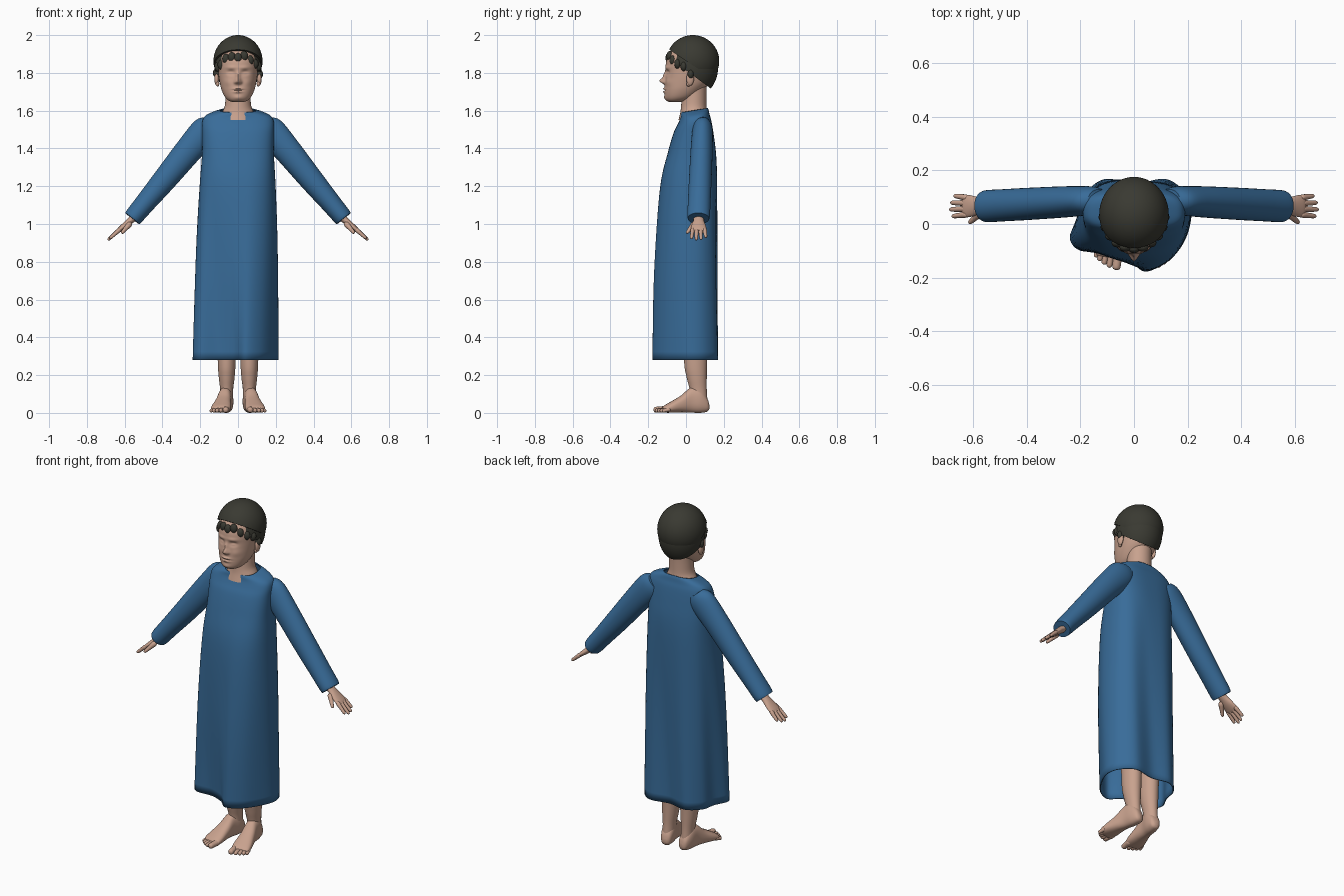
import bpy, bmesh, math
from mathutils import Vector, Matrix

cube = bpy.data.objects.get("Cube")
if cube:
    bpy.data.objects.remove(cube)


def material(name, rgb):
    m = bpy.data.materials.new(name)
    m.use_nodes = True
    m.diffuse_color = (*rgb, 1)
    bsdf = m.node_tree.nodes["Principled BSDF"]
    bsdf.inputs["Base Color"].default_value = (*rgb, 1)
    bsdf.inputs["Roughness"].default_value = 0.8
    return m


BLUE = material("blue cloth", (0.04, 0.15, 0.32))
SKIN = material("skin", (0.58, 0.36, 0.27))
DARK = material("dark hair and cap", (0.042, 0.042, 0.032))


def smooth(rows, steps, closed=False):
    """Catmull-Rom through rows of numbers."""
    n, out = len(rows), []
    pick = (lambda i: rows[i % n]) if closed else (lambda i: rows[max(0, min(n - 1, i))])
    for i in range(n if closed else n - 1):
        for s in range(steps):
            t = s / steps
            out.append([0.5 * (2 * b + (c - a) * t + (2 * a - 5 * b + 4 * c - d) * t * t
                               + (3 * b - a - 3 * c + d) * t ** 3)
                        for a, b, c, d in zip(pick(i - 1), pick(i), pick(i + 1), pick(i + 2))])
    return out if closed else out + [list(rows[-1])]


def finish(name, bm, mat, mirror):
    bmesh.ops.recalc_face_normals(bm, faces=bm.faces[:])
    me = bpy.data.meshes.new(name)
    bm.to_mesh(me)
    bm.free()
    me.materials.append(mat)
    me.shade_smooth()
    me.set_sharp_from_angle(angle=math.radians(50))
    ob = bpy.data.objects.new(name, me)
    bpy.context.scene.collection.objects.link(ob)
    if mirror:
        ob.modifiers.new("mirror", 'MIRROR').use_mirror_merge = False
    return ob


def frame(origin, direction, up=(0, 0, 1)):
    d = Vector(direction).normalized()
    a = Vector(up).cross(d).normalized()
    m = Matrix((a, d.cross(a), d)).transposed().to_4x4()
    m.translation = Vector(origin)
    return m


UPRIGHT = Matrix.Identity(4)


def loft(name, rows, mat, place=UPRIGHT, mirror=False, sides=32, steps=5, power=2.0,
         caps=True, move=None):
    """Rows are (distance along, half width, low side, high side)."""
    bm, rings = bmesh.new(), []
    for t, hw, lo, hi in smooth(rows, steps):
        ring = []
        for j in range(sides):
            ang = math.tau * j / sides
            c, s = (math.copysign(abs(f) ** (2 / power), f) for f in (math.cos(ang), math.sin(ang)))
            p = Vector((hw * c, (lo + hi) / 2 + (hi - lo) / 2 * s, t))
            if move:
                p = move(p, j)
            ring.append(bm.verts.new(place @ p))
        rings.append(ring)
    for r, q in zip(rings, rings[1:]):
        for j in range(sides):
            k = (j + 1) % sides
            bm.faces.new((r[j], r[k], q[k], q[j]))
    if caps:
        bm.faces.new(rings[0])
        bm.faces.new(rings[-1])
    return finish(name, bm, mat, mirror)


def digit(name, start, end, r0, r1):
    """Rounded, tapering finger or toe, mirrored to the other side."""
    start, end = Vector(start), Vector(end)
    n = (end - start).length
    rows = [(t * n, r, -r, r) for t, r in
            ((0, r0 * .5), (.15, r0), (.5, (r0 + r1) / 2), (.85, r1), (.96, r1 * .7), (1, r1 * .15))]
    return loft(name, rows, SKIN, frame(start, end - start), True, sides=12, steps=3)


def ball(name, centre, radii, mat, mirror=False, cut=None):
    bm = bmesh.new()
    bmesh.ops.create_uvsphere(bm, u_segments=48, v_segments=32, radius=1)
    bmesh.ops.transform(bm, verts=bm.verts[:],
                        matrix=Matrix.Translation(centre) @ Matrix.Diagonal((*radii, 1)))
    if cut:  # keep the part above a sloping plane
        bmesh.ops.bisect_plane(bm, geom=bm.verts[:] + bm.edges[:] + bm.faces[:],
                               plane_co=cut[0], plane_no=cut[1], clear_inner=True)
        bmesh.ops.holes_fill(bm, edges=[e for e in bm.edges if e.is_boundary])
    return finish(name, bm, mat, mirror)


# Robe: round at the chest, gathering into uneven folds at the hem
HEM = [(.215, .03), (.195, .11), (.12, .168), (0, .15), (-.11, .168), (-.185, .11), (-.205, .03),
       (-.24, -.05), (-.2, -.1), (-.1, -.1), (-.02, -.13), (.04, -.178), (.12, -.14), (.18, -.06)]
hem = smooth(HEM, 6, closed=True)


def drape(p, j):
    w = max(0, 1 - (p.z - .28) / 1.1)
    x, y = hem[j]
    q = p.lerp(Vector((x, y, p.z)), w)
    q.z += max(0, p.z - 1.5) * (p.y - .09) * 1.5
    return q


robe = loft("robe", [(.28, .21, -.165, .165), (.6, .208, -.165, .165), (.9, .205, -.15, .165),
                     (1.2, .196, -.13, .165), (1.36, .19, -.1, .16), (1.47, .19, -.07, .147),
                     (1.54, .19, -.042, .135), (1.575, .175, -.03, .125), (1.597, .135, -.027, .12),
                     (1.61, .095, -.025, .115)],
            BLUE, sides=len(hem), power=2.7, caps=False, move=drape)
shell = robe.modifiers.new("cloth thickness", 'SOLIDIFY')
shell.thickness = 0.006

# Sleeves
loft("sleeves", [(-.1, .04, -.06, .045), (-.05, .053, -.08, .076), (.08, .058, -.07, .076),
                 (.3, .06, -.06, .066), (.45, .06, -.05, .059), (.54, .06, -.045, .056),
                 (.562, .056, -.042, .053)],
     BLUE, frame((.2, .086, 1.46), (.36, -.02, -.44)), True)

# Hands: flat palm, four fingers and a thumb
hand = frame((.555, .067, 1.03), (.135, 0, -.112))
loft("palms", [(-.03, .027, -.02, .02), (.02, .028, -.018, .018), (.06, .038, -.017, .015),
               (.095, .042, -.013, .012), (.108, .034, -.008, .008)], SKIN, hand, True, sides=24)
for i, reach in enumerate((.155, .172, .177, .165)):
    side = (1.5 - i) * .0205
    digit("finger_%d" % (i + 1), hand @ Vector((side, 0, .085)),
          hand @ Vector((side * 1.25, -.003, reach)), .0115, .0085)
digit("thumb", hand @ Vector((-.02, -.01, .025)), hand @ Vector((-.064, -.022, .098)), .015, .009)

# Legs and feet, toes turned slightly out
loft("legs", [(.05, .033, .022, .115), (.12, .034, .02, .11), (.19, .042, .003, .11),
              (.27, .047, -.01, .112), (.5, .052, -.015, .12)],
     SKIN, frame((.06, 0, 0), (0, 0, 1), (0, 1, 0)), True)
foot = frame((.053, .122, 0), (.045, -.26, 0))
loft("feet", [(0, .012, .02, .045), (.012, .028, .006, .08), (.05, .037, 0, .13), (.1, .036, .002, .132),
              (.15, .043, .003, .092), (.2, .051, .001, .062), (.235, .051, .001, .042),
              (.25, .044, .004, .03)], SKIN, foot, True, power=2.4)
for i, (side, reach, r) in enumerate(((-.036, .292, .017), (-.009, .288, .012), (.012, .28, .0115),
                                      (.031, .27, .011), (.047, .258, .01))):
    digit("toe_%d" % (i + 1), foot @ Vector((side * .9, .02, .215)),
          foot @ Vector((side, r * .95, reach)), r, r * .9)

# Neck
loft("neck", [(1.55, .1, -.04, .115), (1.59, .085, -.03, .112), (1.625, .07, -.026, .108),
              (1.68, .066, -.022, .108), (1.73, .066, -.02, .11)], SKIN)

# Head: features pushed out of or into the face (x, z, width, height, depth)
FEATURES = [(0, 1.757, .014, .015, .028), (0, 1.785, .011, .022, .012), (.014, 1.75, .008, .008, .008),
            (.036, 1.828, .028, .009, .005), (.037, 1.802, .019, .012, -.013),
            (.037, 1.799, .013, .006, .007), (0, 1.716, .022, .006, .009), (0, 1.708, .026, .003, -.006),
            (0, 1.699, .019, .006, .008), (0, 1.668, .024, .013, .006), (.055, 1.75, .024, .02, .005)]


def face(p, j):
    if p.y < .02:
        depth = 0
        for x, z, w, h, d in FEATURES:
            for cx in {x, -x}:
                depth += d * math.exp(-((p.x - cx) / w) ** 2 - ((p.z - z) / h) ** 2)
        p.y -= depth * min(1, (.02 - p.y) / .06)
    return p


loft("head", [(1.645, .028, -.088, -.03), (1.655, .052, -.103, .01), (1.675, .071, -.111, .05),
              (1.71, .087, -.113, .09), (1.75, .097, -.11, .125), (1.8, .104, -.108, .145),
              (1.86, .107, -.105, .15), (1.91, .098, -.084, .145), (1.95, .075, -.05, .115),
              (1.975, .03, 0, .07)],
     SKIN, sides=128, steps=12, power=2.15, move=face)
ball("ears", (.113, .022, 1.768), (.012, .02, .035), SKIN, True)
ball("ear_lobes", (.108, .014, 1.742), (.009, .012, .014), SKIN, True)

# Hair below the cap, with locks along the hairline
SLOPE = Vector((0, .74, 1)).normalized()
ball("hair", (0, .036, 1.83), (.124, .134, .16), DARK, cut=((0, -.1, 1.888), SLOPE))
for i in range(11):
    a = math.radians(-85 + 17 * i)
    y = .036 - .128 * math.cos(a)
    z = 1.892 - .74 * (y + .1) + .008 * math.sin(i * 2.3)
    ball("hair_lock_%d" % (i + 1), (.112 * math.sin(a), y, z), (.021, .017, .026), DARK)

# Close-fitting cap
ball("cap", (0, .036, 1.862), (.13, .14, .138), DARK, cut=((0, -.1, 1.93), Vector((0, .66, 1))))
